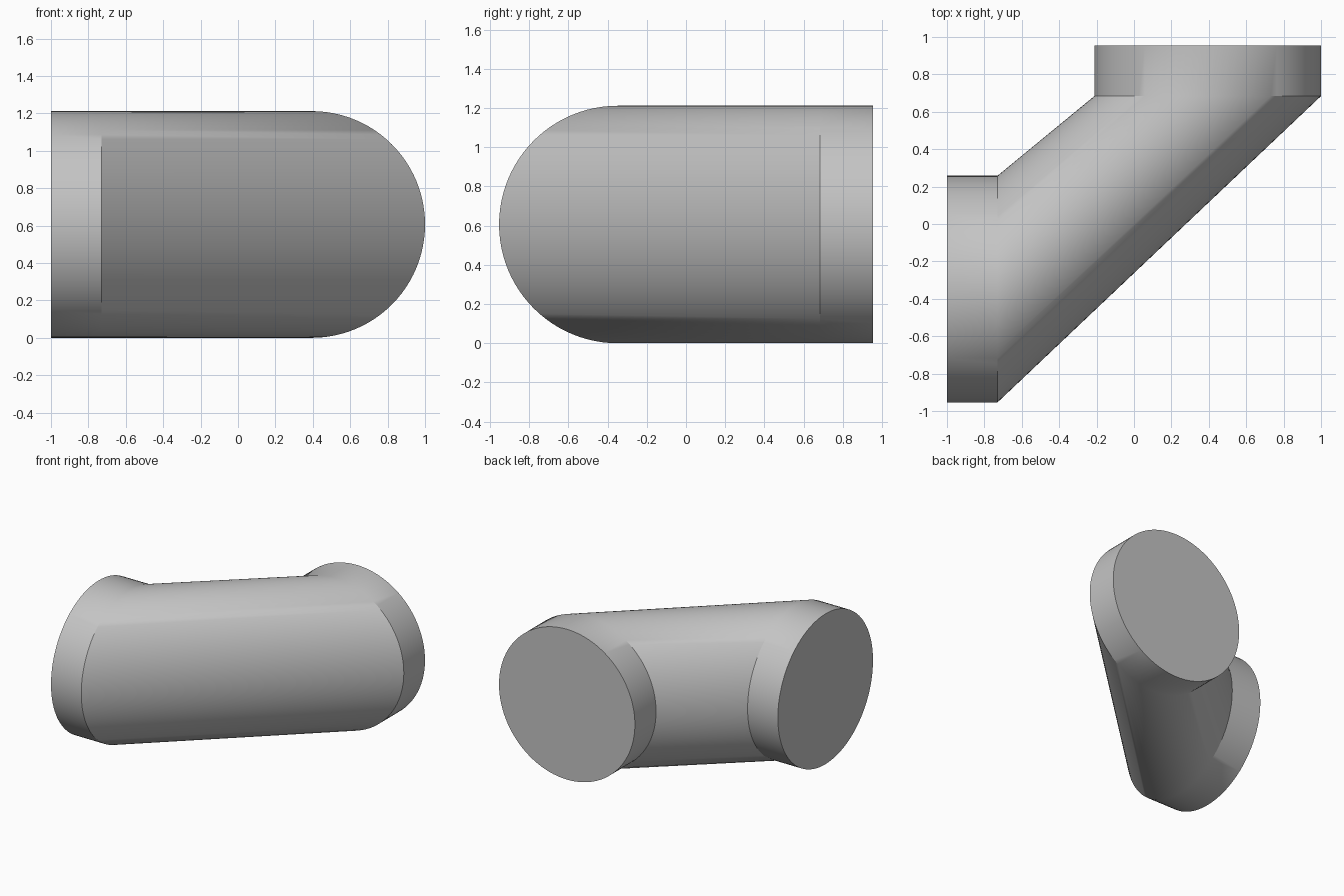
import bpy, bmesh, math
from mathutils import Vector

cube = bpy.data.objects.get("Cube")
if cube:
    bpy.data.objects.remove(cube, do_unlink=True)

SEGMENTS = 96
RADIUS = 0.606

grey = bpy.data.materials.new("pipe grey")
grey.use_nodes = True
colour = (0.55, 0.55, 0.55, 1)
grey.diffuse_color = colour
grey.node_tree.nodes["Principled BSDF"].inputs["Base Color"].default_value = colour

# Circular sections along the elbow: centre and in-plane horizontal axis
sections = [
    (Vector((-1, -0.348, RADIUS)), Vector((0, 1, 0))),
    (Vector((-0.73, -0.348, RADIUS)), Vector((0, 1, 0))),
    (Vector((0.394, 0.684, RADIUS)), Vector((-1, 0, 0))),
    (Vector((0.394, 0.954, RADIUS)), Vector((-1, 0, 0))),
]

bm = bmesh.new()
up = Vector((0, 0, 1))
rings = []
for centre, side in sections:
    ring = []
    for i in range(SEGMENTS):
        a = math.tau * i / SEGMENTS
        ring.append(bm.verts.new(centre + RADIUS * (side * math.cos(a) + up * math.sin(a))))
    rings.append(ring)

# Collars and slanted middle
for a, b in zip(rings, rings[1:]):
    for i in range(SEGMENTS):
        j = (i + 1) % SEGMENTS
        bm.faces.new((a[i], a[j], b[j], b[i]))

# Flat end caps
bm.faces.new(rings[0])
bm.faces.new(rings[-1])
bmesh.ops.recalc_face_normals(bm, faces=bm.faces)

mesh = bpy.data.meshes.new("pipe_elbow")
bm.to_mesh(mesh)
bm.free()
mesh.materials.append(grey)
elbow = bpy.data.objects.new("pipe_elbow", mesh)
bpy.context.collection.objects.link(elbow)

bpy.ops.object.select_all(action="DESELECT")
elbow.select_set(True)
bpy.context.view_layer.objects.active = elbow
bpy.ops.object.shade_smooth_by_angle(angle=math.radians(30))
